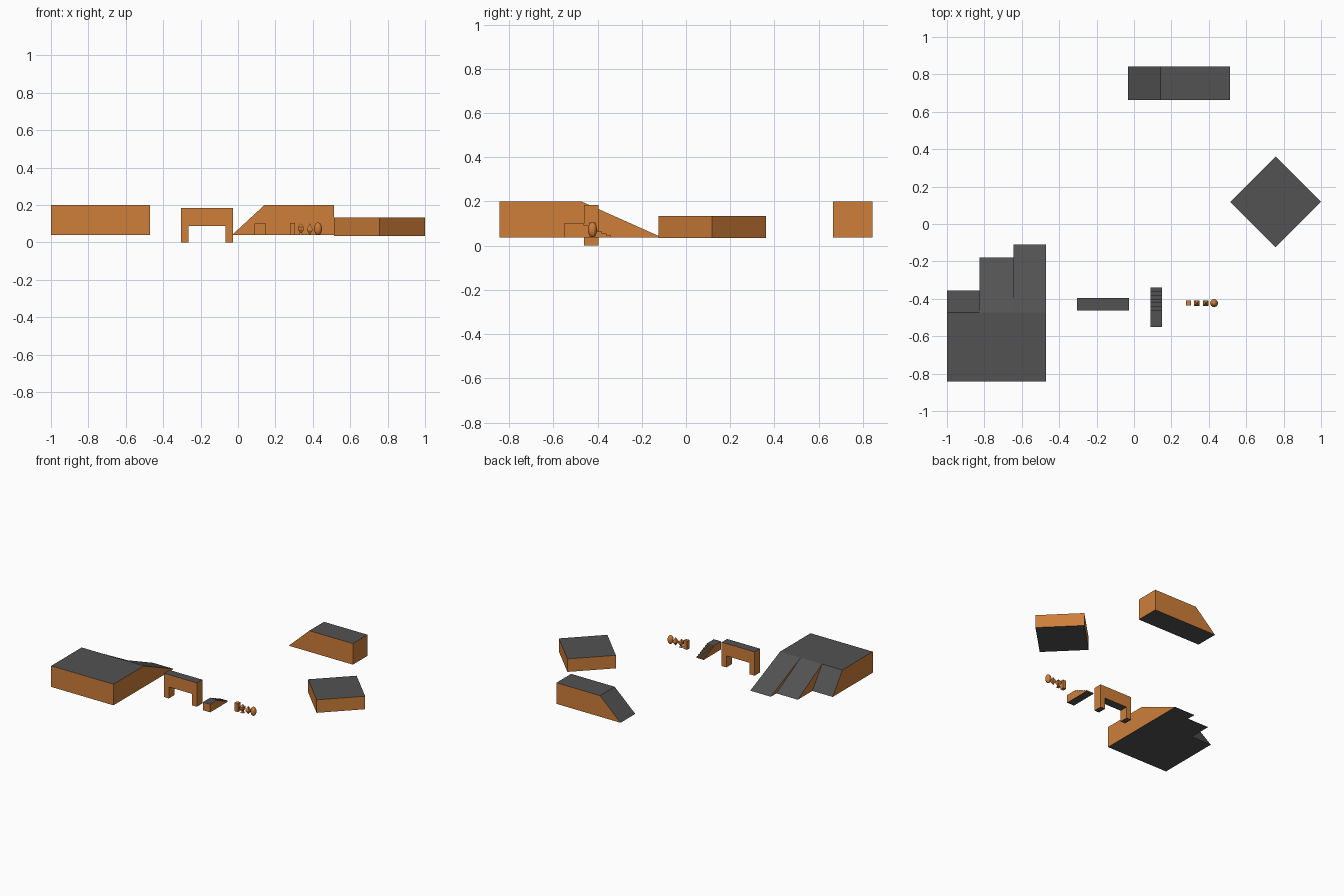
import bpy, bmesh, math
from mathutils import Matrix, Vector

if "Cube" in bpy.data.objects:
    bpy.data.objects.remove(bpy.data.objects["Cube"])


def material(name, color):
    m = bpy.data.materials.new(name)
    m.diffuse_color = (*color, 1)
    m.use_nodes = True
    m.node_tree.nodes["Principled BSDF"].inputs["Base Color"].default_value = m.diffuse_color
    return m


ORANGE = material("orange_walls", (0.62, 0.21, 0.042))
GREY = material("dark_grey_floor", (0.085, 0.085, 0.085))
BASE = 0.038      # underside of most blocks
TOP = 0.2         # height of the large platforms


def finish(name, bm, two_tone=True):
    """Walls orange; anything facing up or down grey."""
    bmesh.ops.recalc_face_normals(bm, faces=bm.faces)
    bm.normal_update()
    if two_tone:
        for f in bm.faces:
            f.material_index = int(abs(f.normal.z) > 0.3)
    me = bpy.data.meshes.new(name)
    bm.to_mesh(me)
    bm.free()
    me.materials.append(ORANGE)
    me.materials.append(GREY)
    ob = bpy.data.objects.new(name, me)
    bpy.context.collection.objects.link(ob)
    return ob


def prism(name, profile, axis, start, end, two_tone=True):
    """Extrude a (horizontal, z) profile along the x or y axis."""
    bm = bmesh.new()
    place = (lambda h, z: (start, h, z)) if axis == "x" else (lambda h, z: (h, start, z))
    face = bm.faces.new([bm.verts.new(place(h, z)) for h, z in profile])
    ext = bmesh.ops.extrude_face_region(bm, geom=[face])
    move = Vector((end - start, 0, 0) if axis == "x" else (0, end - start, 0))
    bmesh.ops.translate(bm, vec=move, verts=[v for v in ext["geom"] if isinstance(v, bmesh.types.BMVert)])
    return finish(name, bm, two_tone)


def rect(a, b, z0, z1):
    return [(a, z0), (b, z0), (b, z1), (a, z1)]


# Large platform with three ramps of different steepness
prism("large_platform", rect(-0.843, -0.473, BASE, TOP), "x", -1.0, -0.47)
ramps = [("steep_ramp", -1.0, -0.827, -0.355),
         ("medium_ramp", -0.827, -0.645, -0.178),
         ("shallow_ramp", -0.645, -0.47, -0.11)]
for name, x0, x1, y_end in ramps:
    prism(name, [(-0.473, BASE), (y_end, BASE), (-0.473, TOP)], "x", x0, x1)

# Long block with one sloping end
prism("sloped_block", [(-0.033, BASE), (0.513, BASE), (0.513, TOP), (0.142, TOP)],
      "y", 0.664, 0.843)

# Low block turned 45 degrees
bm = bmesh.new()
bmesh.ops.create_cube(bm, size=1)
side = 0.243 * math.sqrt(2)
bmesh.ops.scale(bm, vec=(side, side, 0.1), verts=bm.verts)
bmesh.ops.rotate(bm, matrix=Matrix.Rotation(math.pi / 4, 3, "Z"), verts=bm.verts)
bmesh.ops.translate(bm, vec=(0.757, 0.118, 0.084), verts=bm.verts)
finish("turned_block", bm)

# Arch with two legs
prism("arch", [(-0.306, 0), (-0.265, 0), (-0.265, 0.088), (-0.067, 0.088),
               (-0.067, 0), (-0.027, 0), (-0.027, 0.183), (-0.306, 0.183)],
      "y", -0.462, -0.396)

# Staircase with a landing
steps, landing, foot, height = 6, -0.462, -0.339, 0.1
run, rise = (foot - landing) / steps, (height - BASE) / (steps + 1)
profile = [(foot, BASE), (-0.551, BASE), (-0.551, height), (landing, height)]
for i in range(steps):
    z = height - rise * (i + 1)
    profile += [(landing + run * i, z), (landing + run * (i + 1), z)]
prism("staircase", profile, "x", 0.087, 0.149)

# Row of small pieces
ROW_Y = -0.423
prism("small_post", rect(0.278, 0.306, BASE, 0.104), "y", ROW_Y - 0.014, ROW_Y + 0.014, False)


def square_turned(name, x, rings):
    """Four-sided turned piece from (half width, z) rings, tips at zero width."""
    bm = bmesh.new()
    loops = []
    for r, z in rings:
        if r == 0:
            loops.append([bm.verts.new((x, ROW_Y, z))] * 4)
        else:
            loops.append([bm.verts.new((x + r * sx, ROW_Y + r * sy, z))
                          for sx, sy in ((-1, -1), (1, -1), (1, 1), (-1, 1))])
    for low, high in zip(loops, loops[1:]):
        for i in range(4):
            j = (i + 1) % 4
            bm.faces.new(list(dict.fromkeys((low[i], low[j], high[j], high[i]))))
    for loop in (loops[0], loops[-1]):
        if len(set(loop)) == 4:
            bm.faces.new(loop)
    finish(name, bm, False)


square_turned("small_goblet", 0.336, [(0.012, BASE), (0.005, 0.052), (0.015, 0.068),
                                      (0.015, 0.082), (0, 0.102)])
square_turned("small_diamond", 0.384, [(0, BASE), (0.015, 0.064), (0.015, 0.07), (0, 0.102)])

# Upright egg-shaped piece
bm = bmesh.new()
bmesh.ops.create_uvsphere(bm, u_segments=16, v_segments=10, radius=1)
bmesh.ops.scale(bm, vec=(0.021, 0.021, 0.034), verts=bm.verts)
bmesh.ops.translate(bm, vec=(0.428, ROW_Y, 0.072), verts=bm.verts)
finish("small_egg", bm, False)
